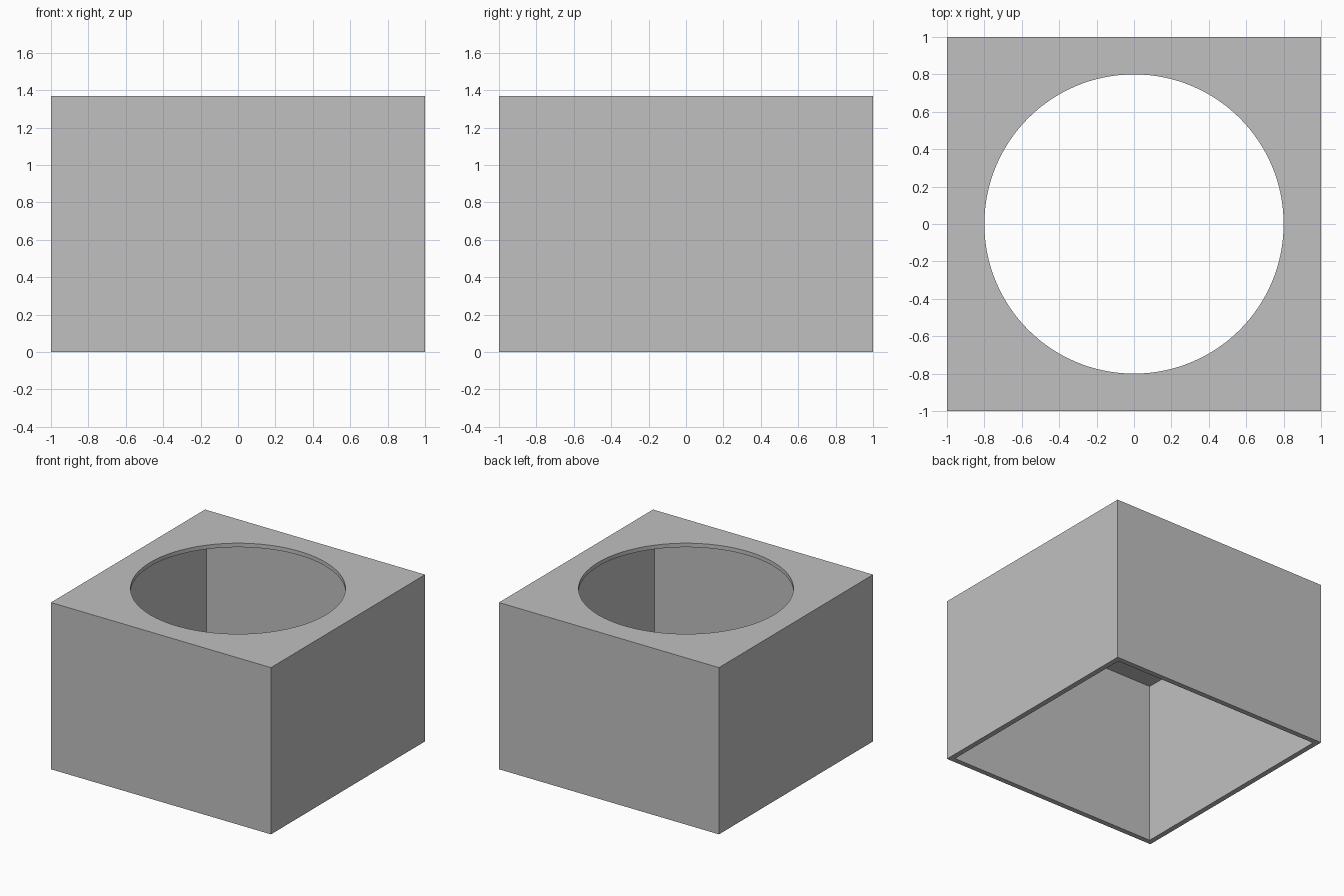
import bpy
import math

WIDTH, HEIGHT = 2.0, 1.37
WALL, LID = 0.043, 0.033
HOLE_RADIUS = 0.8

default_cube = bpy.data.objects.get("Cube")
if default_cube:
    bpy.data.objects.remove(default_cube, do_unlink=True)

# Single grey material
grey = bpy.data.materials.new("light grey")
grey.use_nodes = True
colour = (0.53, 0.53, 0.53, 1.0)
grey.diffuse_color = colour
grey.node_tree.nodes["Principled BSDF"].inputs["Base Color"].default_value = colour


def block(name, width, bottom, top):
    """Square block between two heights."""
    bpy.ops.mesh.primitive_cube_add(size=1, location=(0, 0, (bottom + top) / 2))
    obj = bpy.context.object
    obj.name = name
    obj.scale = (width, width, top - bottom)
    bpy.ops.object.transform_apply(location=True, rotation=False, scale=True)
    obj.data.materials.append(grey)
    return obj


def cut(target, cutter):
    """Subtract the cutter, then discard it."""
    cutter.hide_render = True
    mod = target.modifiers.new("cut", 'BOOLEAN')
    mod.operation = 'DIFFERENCE'
    mod.solver = 'EXACT'
    mod.object = cutter
    bpy.ops.object.select_all(action='DESELECT')
    bpy.context.view_layer.objects.active = target
    target.select_set(True)
    bpy.ops.object.modifier_apply(modifier=mod.name)
    bpy.data.objects.remove(cutter, do_unlink=True)


# Outer shell, hollowed out from below
housing = block("housing", WIDTH, 0, HEIGHT)
cut(housing, block("cavity_cutter", WIDTH - 2 * WALL, -0.2, HEIGHT - LID))

# Round opening through the top panel
bpy.ops.mesh.primitive_cylinder_add(vertices=128, radius=HOLE_RADIUS, depth=0.4,
                                    location=(0, 0, HEIGHT))
hole = bpy.context.object
hole.name = "hole_cutter"
hole.data.materials.append(grey)
cut(housing, hole)

# Smooth rim with crisp corners
bpy.ops.object.shade_smooth_by_angle(angle=math.radians(30))
